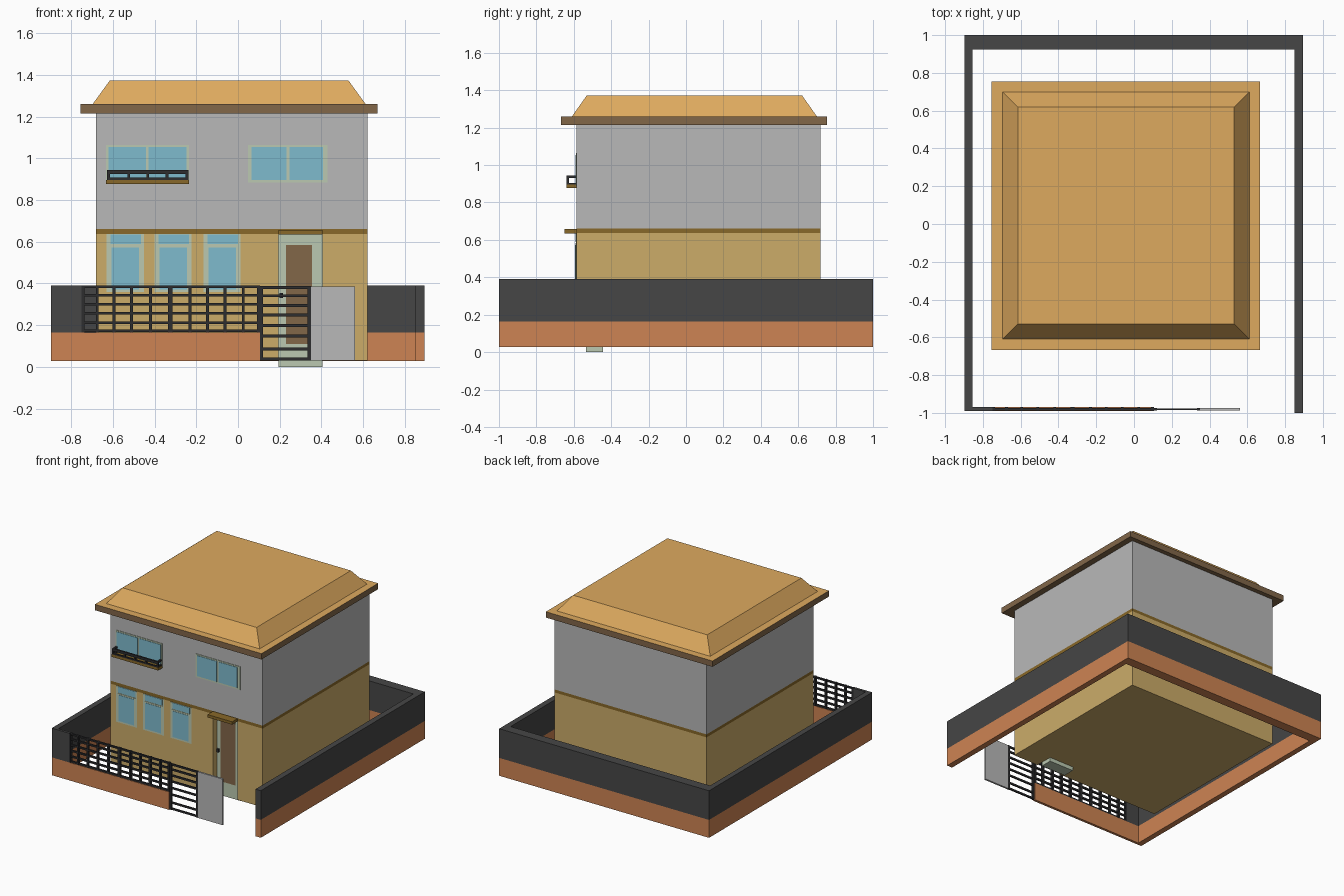
import bpy, bmesh

if "Cube" in bpy.data.objects:
    bpy.data.objects.remove(bpy.data.objects["Cube"])


def mat(name, rgb):
    m = bpy.data.materials.new(name)
    lin = [(c / 255 / 12.92 if c < 11 else ((c / 255 + 0.055) / 1.055) ** 2.4) for c in rgb]
    m.diffuse_color = (*lin, 1)
    m.use_nodes = True
    m.node_tree.nodes["Principled BSDF"].inputs["Base Color"].default_value = m.diffuse_color
    return m


YELLOW = mat("ochre_plaster", (204, 172, 105))
GREY = mat("grey_plaster", (185, 185, 185))
DARK = mat("charcoal_wall", (70, 70, 70))
BRICK = mat("terracotta", (206, 132, 83))
ROOF = mat("roof_tan", (222, 170, 95))
BROWN = mat("wood_brown", (130, 103, 73))
GLASS = mat("window_glass", (127, 187, 206))
SAGE = mat("sage_frame", (187, 201, 177))
GOLD = mat("dark_gold_trim", (136, 104, 41))
BLACK = mat("black_iron", (45, 45, 47))


def finish(name, bm, mats):
    bmesh.ops.recalc_face_normals(bm, faces=bm.faces)
    me = bpy.data.meshes.new(name)
    bm.to_mesh(me)
    bm.free()
    for m in mats:
        me.materials.append(m)
    ob = bpy.data.objects.new(name, me)
    bpy.context.collection.objects.link(ob)
    return ob


def loft(bm, rings):
    """Closed solid through rings of equal point count."""
    vs = [[bm.verts.new(p) for p in r] for r in rings]
    n = len(vs[0])
    for a, b in zip(vs, vs[1:]):
        for i in range(n):
            j = (i + 1) % n
            bm.faces.new((a[i], a[j], b[j], b[i]))
    bm.faces.new(vs[0][::-1])
    bm.faces.new(vs[-1])


def rect(x0, x1, y0, y1, z):
    return [(x0, y0, z), (x1, y0, z), (x1, y1, z), (x0, y1, z)]


def boxes(name, m, *dims):
    """One object made of boxes given as x0, x1, y0, y1, z0, z1."""
    bm = bmesh.new()
    for x0, x1, y0, y1, z0, z1 in dims:
        loft(bm, [rect(x0, x1, y0, y1, z0), rect(x0, x1, y0, y1, z1)])
    return finish(name, bm, [m])


L, R, F, B = -0.68, 0.62, -0.585, 0.72   # house walls

# Ground floor with a notch for the recessed door
plan = [(L, F), (0.195, F), (0.195, -0.5), (0.405, -0.5), (0.405, F), (R, F), (R, B), (L, B)]
bm = bmesh.new()
loft(bm, [[(x, y, z) for x, y in plan] for z in (0.03, 0.637)])
finish("ground_floor", bm, [YELLOW])
boxes("floor_band", GOLD, (L, R, F, B, 0.637, 0.66))
boxes("upper_floor", GREY, (L, R, F, B, 0.66, 1.22))

# Eave slab: brown edge, tan top
eave = boxes("eave", BROWN, (-0.755, 0.668, -0.667, 0.755, 1.215, 1.26))
eave.data.materials.append(ROOF)
for p in eave.data.polygons:
    p.material_index = 1 if p.normal.z > 0.5 else 0

# Flat-topped hip roof
bm = bmesh.new()
loft(bm, [rect(-0.697, 0.612, -0.61, 0.70, 1.26), rect(-0.615, 0.53, -0.53, 0.62, 1.373)])
finish("roof", bm, [ROOF])

# Door, handle and canopy
boxes("door_frame", SAGE, (0.195, 0.405, -0.535, -0.445, 0.0, 0.637))
boxes("door_panel", BROWN, (0.23, 0.355, -0.54, -0.53, 0.11, 0.585))
boxes("door_handle", BLACK, (0.2, 0.217, -0.548, -0.535, 0.33, 0.355))
boxes("door_canopy", GOLD, (0.195, 0.405, -0.65, F, 0.635, 0.657))

# Ground floor windows: top light above a framed sash
for i, x in enumerate((-0.63, -0.4, -0.165)):
    w = 0.178
    boxes(f"window_frame_{i}", SAGE, (x, x + w, F - 0.003, F + 0.01, 0.358, 0.636))
    boxes(f"window_sash_{i}", SAGE, (x + 0.01, x + w - 0.01, F - 0.006, F, 0.36, 0.583))
    boxes(f"window_glass_{i}", GLASS,
          (x + 0.018, x + w - 0.012, F - 0.005, F, 0.588, 0.634),
          (x + 0.023, x + w - 0.022, F - 0.008, F, 0.372, 0.572))

# Upper windows, two panes each
for side, x0, x1, z0, z1, panes in (
        ("left", -0.632, -0.235, 0.885, 1.065, ((-0.622, -0.442), (-0.43, -0.247))),
        ("right", 0.048, 0.43, 0.885, 1.065, ((0.065, 0.232), (0.247, 0.408)))):
    boxes(f"upper_window_frame_{side}", SAGE, (x0, x1, F - 0.004, F + 0.01, z0, z1))
    boxes(f"upper_window_glass_{side}", GLASS,
          *[(a, b, F - 0.007, F, z0 + 0.012, z1 - 0.01) for a, b in panes])

# Balcony with railing
boxes("balcony_slab", GOLD, (-0.632, -0.235, -0.638, F, 0.877, 0.897))
rail = [(-0.628, -0.238, -0.638, -0.625, 0.925, 0.943), (-0.628, -0.238, -0.638, -0.625, 0.897, 0.907)]
for x in (-0.628, -0.53, -0.44, -0.347, -0.251):
    rail.append((x, x + 0.013, -0.638, -0.625, 0.897, 0.935))
for x in (-0.628, -0.251):
    rail.append((x, x + 0.013, -0.63, F, 0.93, 0.943))
    rail.append((x, x + 0.013, -0.63, F, 0.897, 0.905))
boxes("balcony_railing", BLACK, *rail)

# Boundary walls: terracotta base, charcoal top
walls = [(-0.897, -0.854, -0.99, 0.925), (0.85, 0.895, -1.0, 0.925), (-0.897, 0.895, 0.925, 1.0)]
FY = (-0.99, -0.97)
boxes("boundary_base", BRICK, *[(*w, 0.027, 0.165) for w in walls],
      (-0.854, 0.105, *FY, 0.027, 0.165))
boxes("boundary_wall", DARK, *[(*w, 0.165, 0.39) for w in walls],
      (-0.854, -0.75, *FY, 0.165, 0.39))

# Front fence grille
bars = [(x - 0.007, x + 0.007, *FY, 0.165, 0.39)
        for x in (-0.743, -0.675, -0.595, -0.51, -0.42, -0.23, -0.147, -0.063, 0.025, 0.098)]
bars.append((-0.335, -0.315, *FY, 0.165, 0.39))
bars += [(-0.75, 0.105, -0.987, -0.973, z - 0.006, z + 0.006)
         for z in (0.172, 0.212, 0.256, 0.3, 0.344, 0.383)]
boxes("fence_grille", BLACK, *bars)

# Barred gate and plain gate panel
gate = [(x, x + 0.016, -0.988, -0.974, 0.03, 0.387) for x in (0.105, 0.334)]
gate += [(0.11, 0.345, -0.986, -0.976, z - 0.007, z + 0.007)
         for z in (0.038, 0.085, 0.147, 0.198, 0.248, 0.295, 0.341, 0.38)]
boxes("gate_bars", BLACK, *gate)
boxes("gate_panel", GREY, (0.35, 0.56, -0.988, -0.974, 0.03, 0.385))
